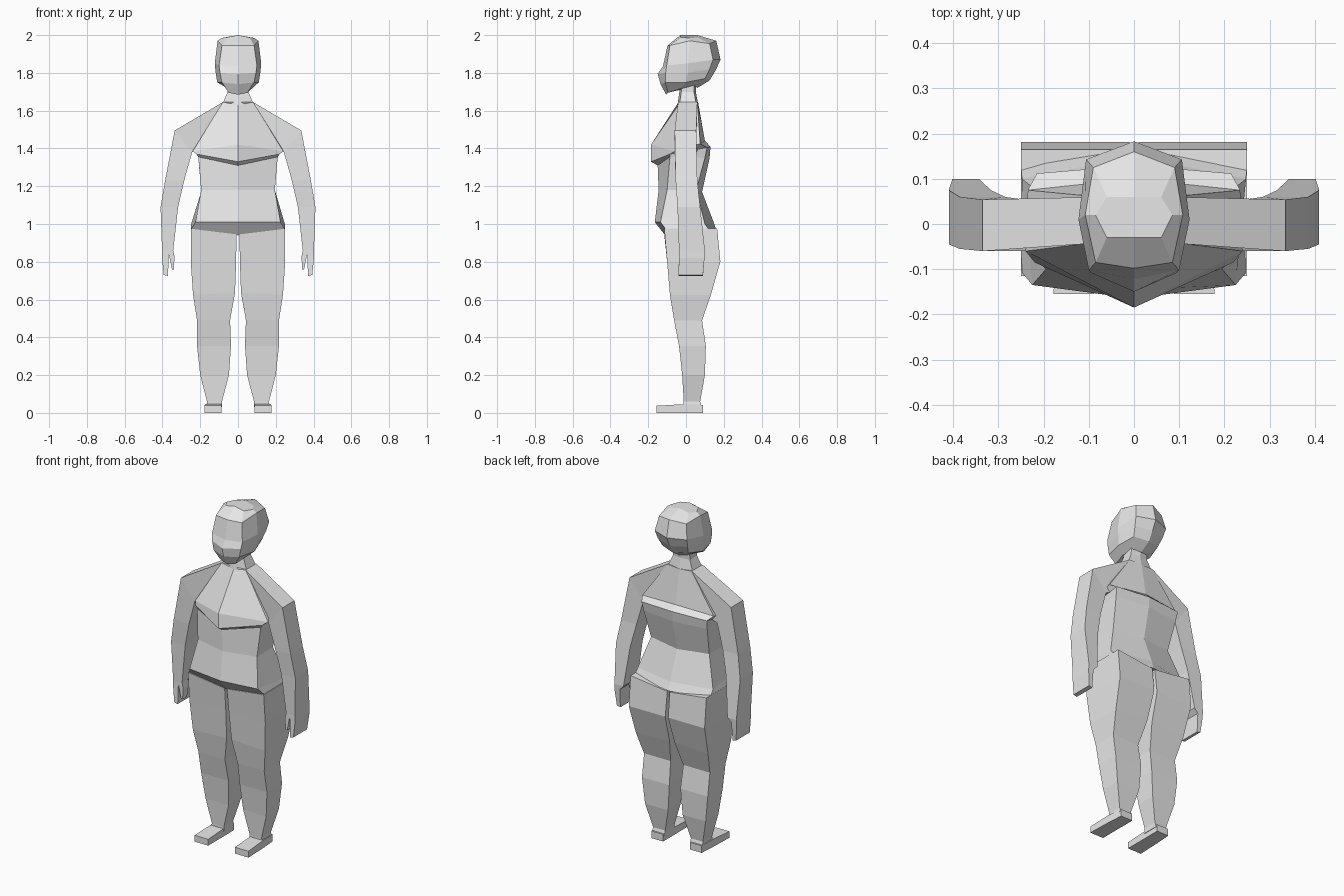
import bpy, bmesh

grey = bpy.data.materials.new("light grey")
grey.diffuse_color = (0.8, 0.8, 0.8, 1)


def loft(name, rings, mirror=False):
    """Skin equal-length rings of points and cap both ends."""
    bm = bmesh.new()
    vs = [[bm.verts.new(p) for p in r] for r in rings]
    n = len(rings[0])
    for a, b in zip(vs, vs[1:]):
        for i in range(n):
            j = (i + 1) % n
            bm.faces.new((a[i], a[j], b[j], b[i]))
    bm.faces.new(vs[0])
    bm.faces.new(vs[-1])
    bmesh.ops.recalc_face_normals(bm, faces=bm.faces)
    me = bpy.data.meshes.new(name)
    bm.to_mesh(me)
    bm.free()
    me.materials.append(grey)
    ob = bpy.data.objects.new(name, me)
    bpy.context.collection.objects.link(ob)
    if mirror:
        ob.modifiers.new("Mirror", 'MIRROR')
    return ob


def sym(half):
    """Close a half ring (front centre ... back centre) across x = 0."""
    return half + [(-x, y, z) for x, y, z in half[-2:0:-1]]


def limb(name, sections):
    """Four-sided mirrored limb: x_out, z_out, x_in, z_in, y_front, y_back."""
    loft(name, [[(xo, f, zo), (xo, b, zo), (xi, b, zi), (xi, f, zi)]
                for xo, zo, xi, zi, f, b in sections], True)


# torso: front centre, front side, back side, back centre
loft("torso", [sym(r) for r in (
    [(0, -.040, 1.63), (.080, -.040, 1.645), (.080, .060, 1.645), (0, .065, 1.64)],
    [(0, -.185, 1.42), (.240, -.060, 1.385), (.235, .075, 1.425), (0, .100, 1.44)],
    [(0, -.185, 1.33), (.220, -.085, 1.37), (.215, .112, 1.405), (0, .130, 1.41)],
    [(0, -.150, 1.31), (.210, -.085, 1.355), (.210, .100, 1.35), (0, .125, 1.35)],
    [(0, -.145, 1.18), (.195, -.100, 1.18), (.192, .055, 1.18), (0, .085, 1.17)],
    [(0, -.165, 1.01), (.225, -.135, 1.01), (.248, .100, 1.00), (0, .150, 1.00)],
    [(0, -.110, .94), (.250, -.105, .97), (.250, .130, .96), (0, .165, .95)],
)])

# neck
loft("neck", [sym([(0, f, z), (w, f + .01, z), (w, b - .01, z), (0, b, z)])
              for w, f, b, z in ((.085, -.045, .065, 1.63),
                                 (.055, -.035, .052, 1.70),
                                 (.055, -.030, .055, 1.76))])

# head: front centre, face corner, side, back corner, back centre
loft("head", [sym(r) for r in (
    [(0, -.105, 1.685), (.050, -.095, 1.695), (.060, -.02, 1.72), (.045, .05, 1.73), (0, .06, 1.72)],
    [(0, -.135, 1.74), (.085, -.110, 1.75), (.110, 0, 1.75), (.085, .100, 1.77), (0, .125, 1.76)],
    [(0, -.150, 1.795), (.095, -.108, 1.80), (.118, .01, 1.80), (.098, .125, 1.82), (0, .155, 1.81)],
    [(0, -.122, 1.835), (.100, -.102, 1.84), (.123, .01, 1.85), (.106, .143, 1.87), (0, .183, 1.87)],
    [(0, -.098, 1.945), (.085, -.085, 1.945), (.108, .02, 1.97), (.090, .125, 1.955), (0, .160, 1.97)],
    [(0, -.030, 2.0), (.060, -.030, 1.988), (.085, .02, 1.985), (.060, .06, 1.988), (0, .060, 2.0)],
)])

# arms, starting from the slanted shoulder
limb("arm", [
    (.080, 1.645, .220, 1.39, -.042, .060),
    (.335, 1.495, .243, 1.38, -.060, .054),
    (.386, 1.23, .285, 1.23, -.055, .060),
    (.410, 1.09, .317, 1.09, -.045, .075),
    (.402, .86, .343, .86, -.037, .100),
    (.402, .82, .368, .835, -.037, .098),
    (.393, .73, .370, .725, -.040, .090),
])
limb("thumb", [
    (.372, .87, .343, .86, -.037, .020),
    (.362, .82, .336, .825, -.037, .015),
    (.350, .76, .340, .76, -.037, .005),
])

# legs
limb("leg", [
    (.250, .975, .008, .945, -.115, .165),
    (.250, .80, .010, .80, -.100, .182),
    (.238, .625, .016, .635, -.085, .132),
    (.217, .49, .042, .49, -.063, .085),
    (.217, .355, .037, .355, -.037, .105),
    (.200, .20, .048, .20, -.020, .100),
    (.164, .06, .085, .06, -.012, .075),
    (.168, .03, .085, .03, -.012, .085),
])

# feet
loft("foot", [[(.088, y, 0), (.178 - t, y, 0), (.178 - t, y, h), (.088, y, h)]
              for y, h, t in ((-.155, .038, 0), (-.01, .046, .005), (.09, .042, .012))], True)
